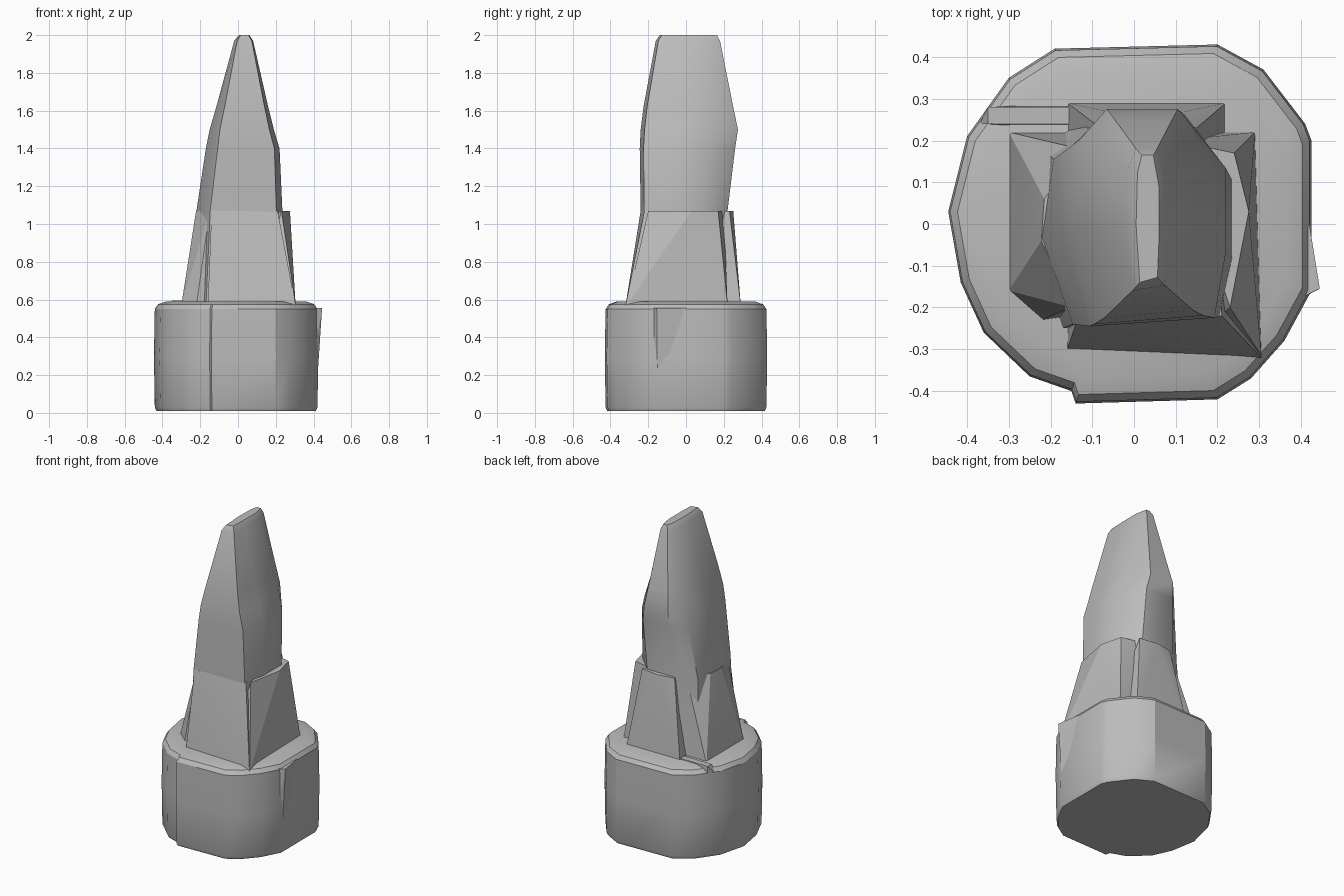
import bpy, bmesh, math

default_cube = bpy.data.objects.get("Cube")
if default_cube:
    bpy.data.objects.remove(default_cube, do_unlink=True)

material = bpy.data.materials.new("plain grey")
material.use_nodes = True
grey = (0.5, 0.5, 0.5, 1)
material.diffuse_color = grey
material.node_tree.nodes["Principled BSDF"].inputs["Base Color"].default_value = grey


def finish(name, bm, angle):
    """Turn the bmesh into a named object with soft and sharp edges."""
    bmesh.ops.recalc_face_normals(bm, faces=bm.faces)
    mesh = bpy.data.meshes.new(name)
    bm.to_mesh(mesh)
    bm.free()
    mesh.materials.append(material)
    part = bpy.data.objects.new(name, mesh)
    bpy.context.collection.objects.link(part)
    bpy.ops.object.select_all(action="DESELECT")
    part.select_set(True)
    bpy.context.view_layer.objects.active = part
    bpy.ops.object.shade_smooth_by_angle(angle=math.radians(angle))


def loft(name, rings, angle):
    """Skin a stack of equal rings and cap both ends."""
    bm = bmesh.new()
    rows = [[bm.verts.new(point) for point in ring] for ring in rings]
    for low, high in zip(rows, rows[1:]):
        for i in range(len(low)):
            bm.faces.new((low[i - 1], low[i], high[i], high[i - 1]))
    bm.faces.new(rows[0])
    bm.faces.new(rows[-1])
    finish(name, bm, angle)


def hull(name, foot, foot_height, crown, crown_height):
    """Wrap a faceted solid round a foot outline and a crown outline."""
    bm = bmesh.new()
    for outline, height in ((foot, foot_height), (crown, crown_height)):
        for x, y in outline:
            bm.verts.new((x, y, height))
    result = bmesh.ops.convex_hull(bm, input=bm.verts[:])
    loose = set(result["geom_interior"] + result["geom_unused"])
    spare = [item for item in loose if isinstance(item, bmesh.types.BMVert)]
    bmesh.ops.delete(bm, geom=spare, context="VERTS")
    finish(name, bm, angle=15)


def rectangle(left, right, front, back):
    return [(left, front), (right, front), (right, back), (left, back)]


# Chunky base: hand-hewn outline, with a small step near the left end of the front
front_edge = [(-0.25, -0.365), (-0.15, -0.4), (-0.14, -0.43), (0.2, -0.42), (0.28, -0.37)]
right_edge = [(0.36, -0.28), (0.425, -0.16), (0.425, 0.2), (0.41, 0.24)]
back_edge = [(0.31, 0.37), (0.2, 0.43), (-0.19, 0.42), (-0.3, 0.35)]
left_edge = [(-0.4, 0.21), (-0.445, 0.03), (-0.415, -0.14), (-0.36, -0.26)]
base_outline = front_edge + right_edge + back_edge + left_edge

# Each level is a height and a scale, giving a narrow foot and a chamfered rim
base_levels = [(0.01, 0.97), (0.03, 0.99), (0.3, 1), (0.55, 0.99), (0.575, 0.95), (0.59, 0.85)]
loft("base", [[(x * scale, y * scale, height) for x, y in base_outline]
              for height, scale in base_levels], angle=30)

# Sharp fin on the front corner of the base
hull("base_corner_fin", [(0.36, -0.2), (0.41, -0.15), (0.4, 0)], 0.02,
     [(0.31, -0.22), (0.445, -0.155), (0.42, 0)], 0.555)


# Blade: one lopsided eight-sided section fitted into a box at each height
def blade_ring(height, left, right, front, back):
    section = [(0.16, 0), (0.93, 0.04), (1, 0.35), (1, 0.75),
               (0.75, 1), (0.25, 1), (0.06, 0.86), (0, 0.45)]
    return [(left + u * (right - left), front + v * (back - front), height)
            for u, v in section]


loft("blade", [
    blade_ring(0.56, left=-0.25, right=0.25, front=-0.25, back=0.25),
    blade_ring(1.07, left=-0.22, right=0.235, front=-0.24, back=0.22),
    blade_ring(1.4, left=-0.17, right=0.22, front=-0.245, back=0.26),
    blade_ring(1.5, left=-0.15, right=0.19, front=-0.24, back=0.275),
    blade_ring(1.62, left=-0.115, right=0.16, front=-0.225, back=0.25),
    blade_ring(1.97, left=-0.02, right=0.08, front=-0.16, back=0.18),
    blade_ring(2, left=0.005, right=0.06, front=-0.14, back=0.165),
], angle=42)

# Flared skirt panels leaning against the blade on each side
skirt_foot, skirt_top = 0.57, 1.07
hull("skirt_front", [(-0.16, -0.3), (0.305, -0.32), (0.28, 0), (-0.15, 0)], skirt_foot,
     [(-0.14, -0.24), (0.21, -0.22), (0.2, 0), (-0.1, 0)], skirt_top)
hull("skirt_right", [(0.1, -0.3), (0.305, -0.315), (0.29, 0.22), (0.1, 0.22)], skirt_foot,
     [(0.23, -0.2), (0.275, 0.03), (0.24, 0.17), (0.1, 0.2)], skirt_top)
hull("skirt_back", rectangle(-0.16, 0.22, 0, 0.29), skirt_foot,
     [(-0.08, 0.23), (0.03, 0.25), (0.15, 0.23), (0, 0)], skirt_top)
hull("skirt_left", [(-0.3, 0.22), (-0.3, -0.16), (-0.22, -0.23), (0, -0.2), (0, 0.22)], skirt_foot,
     [(-0.222, -0.04), (-0.215, 0.06), (-0.13, 0.18), (-0.15, -0.2), (0, 0)], skirt_top)

# Low ledge across the back of the base
hull("base_ledge", [(-0.37, 0.24), (-0.1, 0.22), (-0.1, 0.29), (-0.35, 0.28)], 0.55,
     rectangle(-0.35, -0.1, 0.24, 0.28), 0.595)
